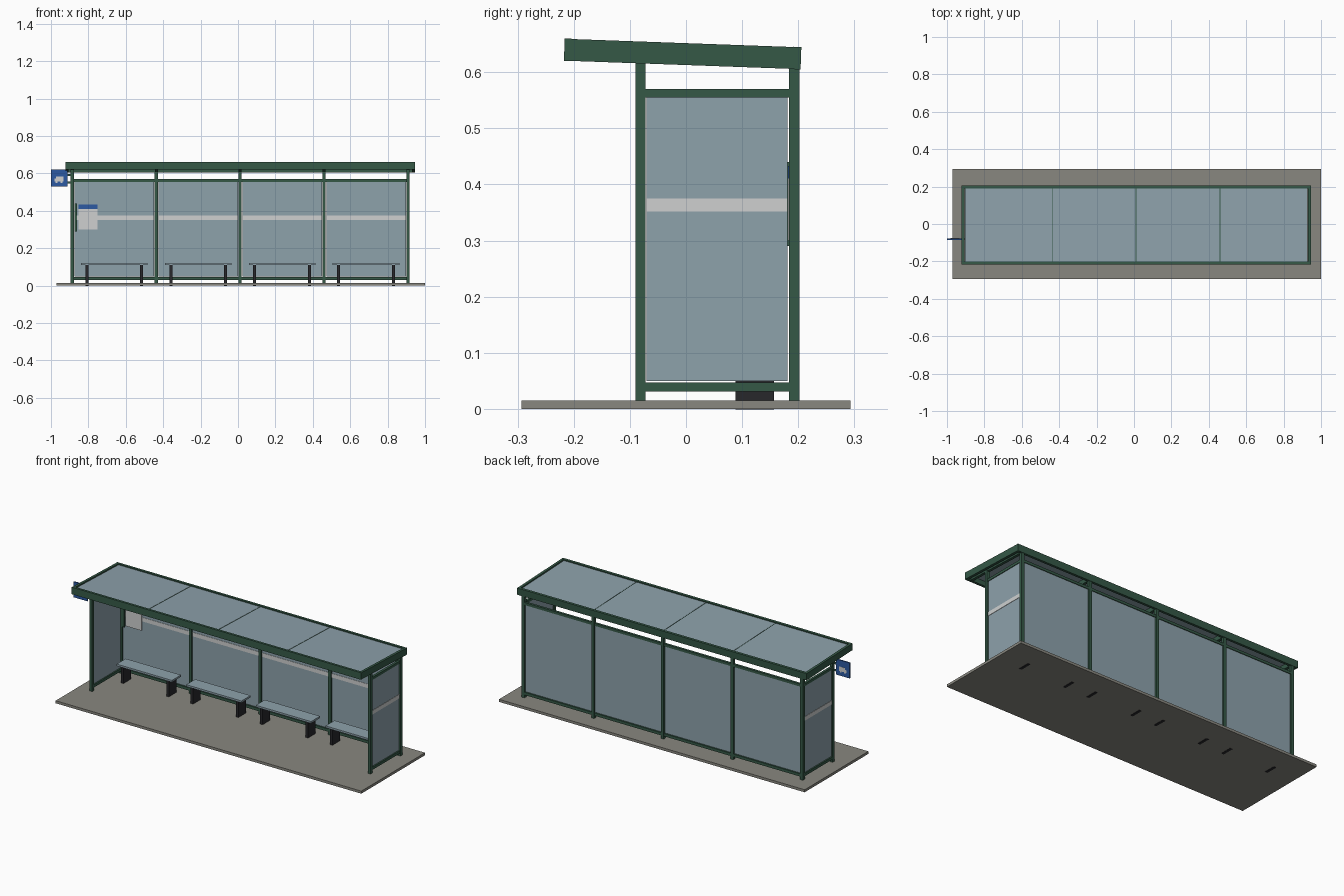
import bpy
from mathutils import Matrix, Vector

old = bpy.data.objects.get("Cube")
if old:
    bpy.data.objects.remove(old, do_unlink=True)


def material(name, rgb):
    m = bpy.data.materials.new(name)
    m.use_nodes = True
    color = (*rgb, 1)
    m.diffuse_color = color
    m.node_tree.nodes["Principled BSDF"].inputs["Base Color"].default_value = color
    return m


GREEN = material("dark green paint", (0.035, 0.098, 0.062))
GLASS = material("blue grey glass", (0.27, 0.36, 0.41))
STONE = material("grey paving", (0.25, 0.245, 0.215))
DARK = material("charcoal metal", (0.02, 0.02, 0.024))
WHITE = material("frosted white", (0.62, 0.63, 0.63))
BLUE = material("sign blue", (0.025, 0.10, 0.36))


def box(name, x, y, z, mat, frame=Matrix()):
    """Box from (min, max) ranges, optionally placed in a tilted frame."""
    mesh = bpy.data.meshes.new(name)
    corners = [frame @ Vector((a, b, c)) for a in x for b in y for c in z]
    faces = [(0, 1, 3, 2), (4, 6, 7, 5), (0, 4, 5, 1),
             (2, 3, 7, 6), (0, 2, 6, 4), (1, 5, 7, 3)]
    mesh.from_pydata(corners, [], faces)
    mesh.materials.append(mat)
    ob = bpy.data.objects.new(name, mesh)
    bpy.context.collection.objects.link(ob)
    return ob


def around(c, half):
    return (c - half, c + half)


POSTS = [-0.886, -0.437, 0.011, 0.460, 0.909]
HALF = 0.009
FRONT_Y, BACK_Y = -0.081, 0.193
LOW_RAIL, TOP_RAIL = (0.031, 0.047), (0.555, 0.57)
PANE_Z, BAND_Z = (0.05, 0.555), (0.352, 0.375)

# Paving slab
box("platform", (-0.97, 1.0), (-0.293, 0.293), (0, 0.015), STONE)

# Posts: a full row at the back, corners only at the front
for x in POSTS:
    box("back_post", around(x, HALF), around(BACK_Y, HALF), (0.015, 0.615), GREEN)
for x in (POSTS[0], POSTS[-1]):
    box("front_post", around(x, HALF), around(FRONT_Y, HALF), (0.015, 0.622), GREEN)

# Back bays: rails, glass, frosted band and a bench in each
for a, b in zip(POSTS, POSTS[1:]):
    inner = (a + HALF, b - HALF)
    mid = (a + b) / 2
    for z in (LOW_RAIL, TOP_RAIL):
        box("back_rail", inner, around(BACK_Y, 0.007), z, GREEN)
    pane = (inner[0] + 0.003, inner[1] - 0.003)
    box("back_glass", pane, around(BACK_Y, 0.003), PANE_Z, GLASS)
    box("back_band", pane, (BACK_Y - 0.0045, BACK_Y - 0.003), BAND_Z, WHITE)

    box("bench_seat", around(mid, 0.178), (0.082, 0.165), (0.109, 0.12), GLASS)
    for side in (-1, 1):
        box("bench_leg", around(mid + side * 0.146, 0.008), (0.088, 0.157),
            (-0.0, 0.109), DARK)
        # Foot anchors showing under the slab
        box("bench_anchor", around(mid + side * 0.146, 0.008), (0.088, 0.157),
            (-0.0015, 0.004), DARK)

# End walls, with the band on the outer face
for x, out in ((POSTS[0], -1), (POSTS[-1], 1)):
    span = (FRONT_Y + HALF, BACK_Y - HALF)
    for z in (LOW_RAIL, TOP_RAIL):
        box("end_rail", around(x, 0.007), span, z, GREEN)
    pane = (span[0] + 0.002, span[1] - 0.003)
    box("end_glass", around(x, 0.003), pane, PANE_Z, GLASS)
    box("end_band", around(x + out * 0.004, 0.001), pane, BAND_Z, WHITE)

# Sloping roof: outer beams, rafters and glazed panels
roof = Matrix.Translation((0.012, -0.006, 0.6325)) @ Matrix.Rotation(-0.036, 4, "X")
RX, RY, BEAM = 0.933, 0.211, 0.015
for s in (-1, 1):
    box("roof_long_beam", (-RX, RX), around(s * (RY - BEAM / 2), BEAM / 2),
        (-0.02, 0.02), GREEN, roof)
    box("roof_end_beam", around(s * (RX - BEAM / 2), BEAM / 2),
        (BEAM - RY, RY - BEAM), (-0.0195, 0.0195), GREEN, roof)
for x in POSTS:
    box("roof_rafter", around(x - 0.012, 0.008), (BEAM - RY, RY - BEAM),
        (-0.018, 0.0125), GREEN, roof)
edges = [BEAM - RX] + [x - 0.012 for x in POSTS[1:-1]] + [RX - BEAM]
for a, b in zip(edges, edges[1:]):
    box("roof_glass", (a + 0.0025, b - 0.0025), (BEAM - RY, RY - BEAM),
        (0.007, 0.014), GLASS, roof)

# Timetable board with a blue header, and its edge clip
box("timetable_clip", (-0.875, -0.86), (0.181, 0.187), (0.29, 0.44), GREEN)
box("timetable", (-0.853, -0.751), (0.182, 0.19), (0.30, 0.411), WHITE)
box("timetable_header", (-0.853, -0.751), (0.182, 0.19), (0.411, 0.433), BLUE)

# Stop sign bracketed off the front corner post
for z in (0.552, 0.592):
    box("sign_bracket", (-0.915, -0.893), around(FRONT_Y, 0.003),
        around(z, 0.005), GREEN)
box("stop_sign", (-1.0, -0.912), around(FRONT_Y, 0.004), (0.53, 0.62), BLUE)
for s in (-1, 1):
    face = around(FRONT_Y + s * 0.0045, 0.0008)
    box("sign_vehicle_body", (-0.982, -0.932), face, (0.557, 0.572), WHITE)
    box("sign_vehicle_top", (-0.972, -0.932), face, (0.572, 0.583), WHITE)
    for x in (-0.97, -0.944):
        box("sign_vehicle_wheel", around(x, 0.005), face, (0.55, 0.557), WHITE)
